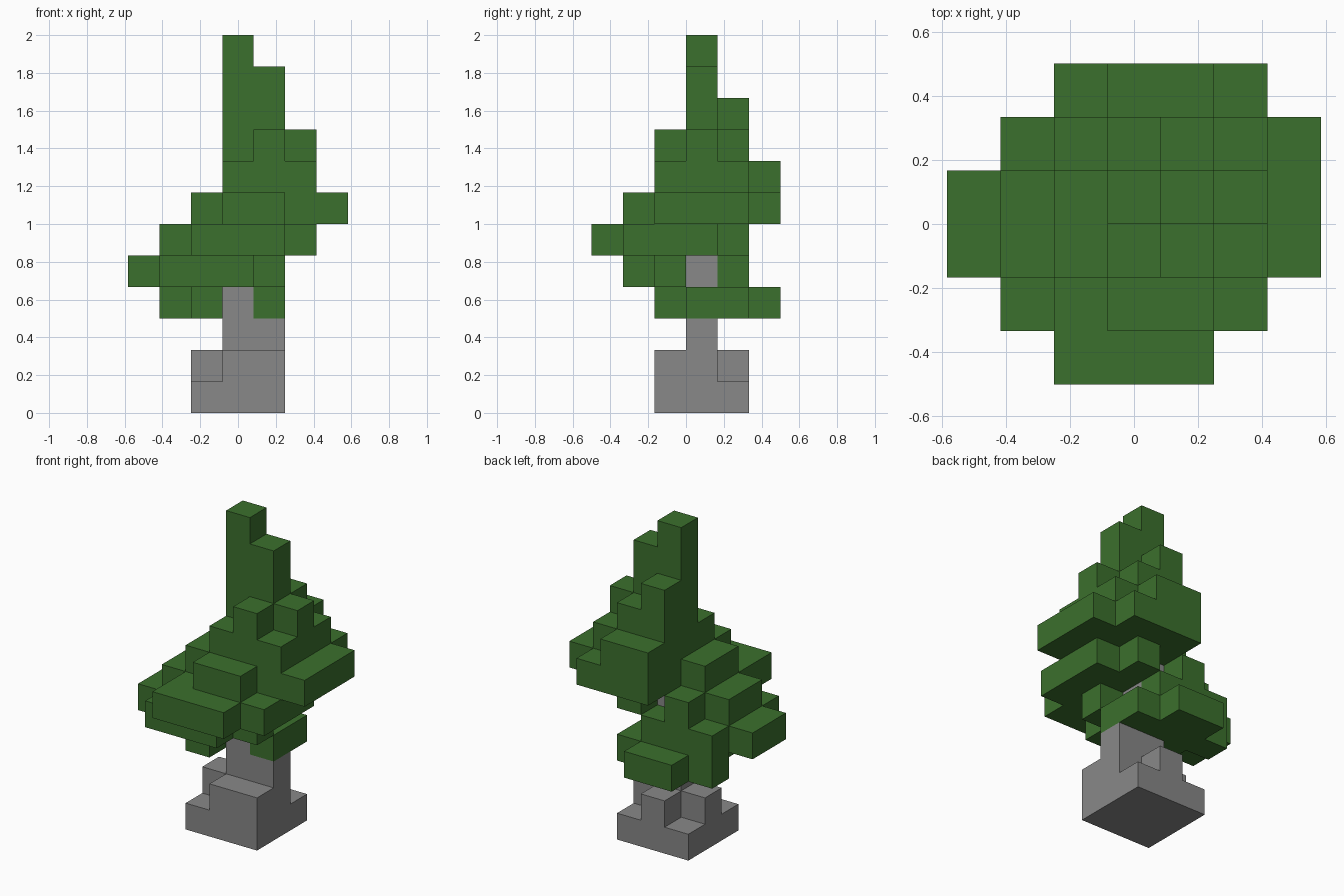
import bpy
import bmesh
from itertools import product
from mathutils import Vector

default_cube = bpy.data.objects.get("Cube")
if default_cube:
    bpy.data.objects.remove(default_cube, do_unlink=True)

UNIT = 1 / 6  # edge length of one block


def make_material(name, colour):
    material = bpy.data.materials.new(name)
    material.use_nodes = True
    material.diffuse_color = colour
    shader = next(n for n in material.node_tree.nodes if n.type == "BSDF_PRINCIPLED")
    shader.inputs["Base Color"].default_value = colour
    shader.inputs["Roughness"].default_value = 0.9
    return material


def box_cells(first_x, last_x, first_y, last_y, first_z, last_z):
    """All block cells inside an inclusive range on each axis."""
    return set(product(range(first_x, last_x + 1),
                       range(first_y, last_y + 1),
                       range(first_z, last_z + 1)))


def layer_cells(layer, boxes):
    """Blocks of one horizontal layer, from a few flat boxes."""
    return set().union(*(box_cells(*box, layer, layer) for box in boxes))


def build_blocks(name, cells, solid, material):
    """Outer skin of a group of blocks, without faces hidden by neighbours."""
    bm = bmesh.new()
    for cell in sorted(cells):
        centre = Vector(cell) + Vector((0, 0.5, 0.5))
        for axis, sign in product(range(3), (-1, 1)):
            normal = Vector((0, 0, 0))
            normal[axis] = sign
            if tuple(int(c + n) for c, n in zip(cell, normal)) in solid:
                continue
            u = Vector((0, 0, 0))
            u[(axis + 1) % 3] = 0.5
            v = normal.cross(u)
            middle = centre + normal / 2
            corners = (middle - u - v, middle + u - v, middle + u + v, middle - u + v)
            bm.faces.new([bm.verts.new(c * UNIT) for c in corners])
    bmesh.ops.remove_doubles(bm, verts=bm.verts[:], dist=UNIT / 100)
    mesh = bpy.data.meshes.new(name)
    bm.to_mesh(mesh)
    bm.free()
    mesh.materials.append(material)
    obj = bpy.data.objects.new(name, mesh)
    bpy.context.collection.objects.link(obj)


bark = make_material("grey bark", (0.246, 0.246, 0.246, 1))
leaves = make_material("green leaves", (0.044, 0.162, 0.026, 1))

# Square foot, stepped roots and trunk
roots = layer_cells(0, [(-1, 1, -1, 1)])
roots |= layer_cells(1, [(-1, 1, 0, 0), (0, 0, -1, 1), (1, 1, -1, -1)])
trunk = box_cells(0, 1, 0, 0, 2, 2) | box_cells(0, 0, 0, 0, 3, 5)

# Lower branches, leaning back and to the right
lower = layer_cells(3, [(1, 1, 0, 1), (-1, 0, 1, 2), (-2, -2, 1, 1), (-1, -1, -1, 0)])
lower |= layer_cells(4, [(-2, 0, -2, 1), (-3, -3, -1, 0), (1, 1, -1, -1)])

# Middle branches, the widest ones
middle = layer_cells(5, [(-1, 1, -3, -2), (2, 2, -2, -2), (-2, 2, -1, 0),
                         (-1, -1, 1, 1), (1, 1, 1, 1)])
middle |= layer_cells(6, [(0, 1, -2, -2), (-1, 3, -1, 0), (0, 3, 1, 1), (0, 2, 2, 2)])

# Upper branches, narrowing
upper = layer_cells(7, [(0, 2, -1, 1), (0, 1, 2, 2)])
upper |= layer_cells(8, [(0, 2, 0, 0), (1, 1, -1, -1), (0, 1, 1, 1)])

# Treetop spire
spire = box_cells(0, 0, 0, 0, 9, 11) | box_cells(1, 1, 0, 0, 9, 10)
spire |= box_cells(0, 0, 1, 1, 9, 9)

solid = roots | trunk | lower | middle | upper | spire
parts = [("roots", roots, bark), ("trunk", trunk, bark),
         ("lower_branches", lower - trunk, leaves),
         ("middle_branches", middle - trunk, leaves),
         ("upper_branches", upper, leaves), ("treetop", spire, leaves)]
for part_name, part_cells, part_material in parts:
    build_blocks(part_name, part_cells, solid, part_material)
